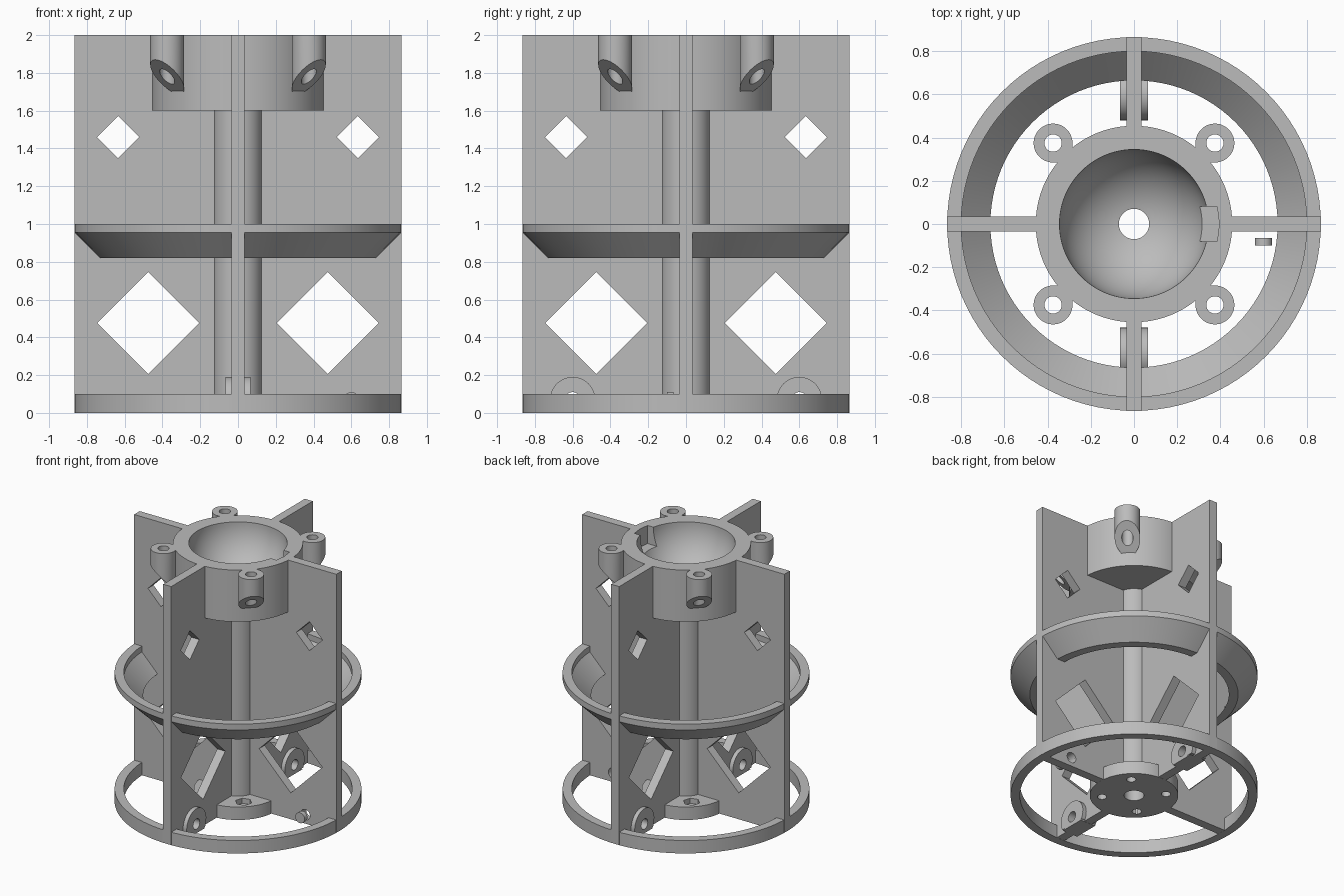
import bpy, bmesh
from math import sin, cos, pi, sqrt, radians
from mathutils import Matrix

if "Cube" in bpy.data.objects:
    bpy.data.objects.remove(bpy.data.objects["Cube"], do_unlink=True)

R = 0.865          # outer radius
HALF = 0.034       # half thickness of a fin
BOWL = 0.345       # radius of the bowl

grey = bpy.data.materials.new("plain grey")
grey.use_nodes = True
grey.diffuse_color = (0.5, 0.5, 0.5, 1)
grey.node_tree.nodes["Principled BSDF"].inputs["Base Color"].default_value = (0.5, 0.5, 0.5, 1)


def make(name, bm):
    bmesh.ops.recalc_face_normals(bm, faces=bm.faces)
    mesh = bpy.data.meshes.new(name)
    bm.to_mesh(mesh)
    bm.free()
    mesh.materials.append(grey)
    obj = bpy.data.objects.new(name, mesh)
    bpy.context.collection.objects.link(obj)
    return obj


def circle(u, v, r, n=40, start=0.0, sweep=2 * pi):
    return [(u + r * cos(start + sweep * i / n), v + r * sin(start + sweep * i / n)) for i in range(n)]


def prism(name, outline, lo, hi, upright=False, turn=0):
    """Extrude an outline; upright outlines lie in x-z and extrude along y."""
    bm = bmesh.new()
    ends = [[bm.verts.new((u, w, v) if upright else (u, v, w)) for u, v in outline] for w in (lo, hi)]
    bm.faces.new(ends[0])
    bm.faces.new(ends[1])
    n = len(outline)
    for i in range(n):
        j = (i + 1) % n
        bm.faces.new((ends[0][i], ends[0][j], ends[1][j], ends[1][i]))
    bm.transform(Matrix.Rotation(radians(turn), 4, 'Z'))
    return make(name, bm)


def lathe(name, profile, n=96):
    """Revolve a closed (radius, height) profile about z."""
    bm = bmesh.new()
    rows = [[bm.verts.new((r * cos(2 * pi * k / n), r * sin(2 * pi * k / n), z)) for r, z in profile]
            for k in range(n)]
    m = len(profile)
    for k in range(n):
        a, b = rows[k], rows[(k + 1) % n]
        for i in range(m):
            j = (i + 1) % m
            bm.faces.new((a[i], b[i], b[j], a[j]))
    return make(name, bm)


def cut(obj, *cutters):
    bpy.context.view_layer.objects.active = obj
    for c in cutters:
        mod = obj.modifiers.new("cut", 'BOOLEAN')
        mod.operation = 'DIFFERENCE'
        mod.solver = 'EXACT'
        mod.object = c
        bpy.ops.object.modifier_apply(modifier=mod.name)
        bpy.data.objects.remove(c, do_unlink=True)


parts = []

# Central body: hub, hollow shaft and cup with a round bowl
bore = 0.07
first = pi / 2 - 0.0
last = math_end = 0.0
low = sqrt(BOWL ** 2 - bore ** 2)
steps = 20
a_end = pi / 2 - 0.2043
arc = [(BOWL * cos(a_end * i / steps), 2 - BOWL * sin(a_end * i / steps)) for i in range(steps)]
core = lathe("central_body", [(bore, 0), (0.31, 0), (0.31, 0.1), (0.13, 0.1), (0.13, 1.6),
                              (0.455, 1.6), (0.455, 2)] + arc + [(bore, 2 - low)])
for turn in (45, 135, 225, 315):
    cut(core, prism("bolt_hole", circle(0.225, 0, 0.033, 24), -0.1, 0.2, turn=turn),
        prism("nut_pocket", circle(0.225, 0, 0.06, 6), 0.06, 0.2, turn=turn))
cut(core, prism("bowl_notch", [(0.2, -0.08), (0.385, -0.08), (0.395, 0), (0.385, 0.08), (0.2, 0.08)], 1.86, 2.1))
parts.append(core)

# Base ring and flared middle ring
parts.append(lathe("base_ring", [(0.8, 0), (R, 0), (R, 0.1), (0.8, 0.1)]))
parts.append(lathe("middle_ring", [(0.665, 0.82), (0.73, 0.82), (R, 0.955), (R, 1),
                                   (0.8, 1), (0.8, 0.955), (0.785, 0.94)]))

# Four fins with diamond windows; three carry a pierced boss
fin_outline = [(0.305, 0.001), (R, 0.001), (R, 2), (0.447, 2), (0.447, 1.61),
               (0.11, 1.61), (0.11, 0.09), (0.305, 0.09)]
for side, turn in (("left", 0), ("back", 90), ("right", 180), ("front", 270)):
    fin = prism(side + "_fin", fin_outline, -HALF, HALF, True, turn)
    cut(fin, *[prism("window", circle(r, z, d, 4), -0.1, 0.1, True, turn)
               for r, z, d in ((0.475, 0.475, 0.27), (0.635, 1.46, 0.112))])
    parts.append(fin)
    if side != "right":
        outline = [(u, v) for u, v in circle(0.6, 0.07, 0.12, 48) if v > 0.005]
        low_u = sqrt(0.12 ** 2 - 0.07 ** 2)
        split = next(i for i, p in enumerate(outline) if i and p[0] > outline[i - 1][0])
        outline[split:split] = [(0.6 - low_u, 0), (0.6 + low_u, 0)]
        boss = prism(side + "_boss", outline, -0.065, 0.065, True, turn)
        for part in (fin, boss):
            cut(part, prism("boss_hole", circle(0.6, 0.07, 0.04, 32), -0.1, 0.1, True, turn))
        parts.append(boss)

# Four screw ears on the cup, sloped underneath
for i, turn in enumerate((45, 135, 225, 315)):
    teardrop = circle(0.53, 0, 0.09, 36, -0.75 * pi, 1.5 * pi)
    teardrop += [(0.53 - 0.09 * cos(pi / 4), 0.09 * sin(pi / 4)), (0.53 - 0.09 * sqrt(2), 0)]
    ear = prism("screw_ear_%d" % (i + 1), teardrop, 1.65, 2, turn=turn)
    cut(ear, prism("slope", [(0.3, 1.55), (0.8, 1.55), (0.8, 2.05)], -0.2, 0.2, True, turn),
        prism("screw_hole", circle(0.53, 0, 0.04, 32), 1.5, 2.1, turn=turn))
    parts.append(ear)

# Smooth curved walls, keep hard edges
bpy.ops.object.select_all(action='DESELECT')
for obj in parts:
    obj.select_set(True)
bpy.context.view_layer.objects.active = core
bpy.ops.object.shade_smooth_by_angle(angle=radians(30))
